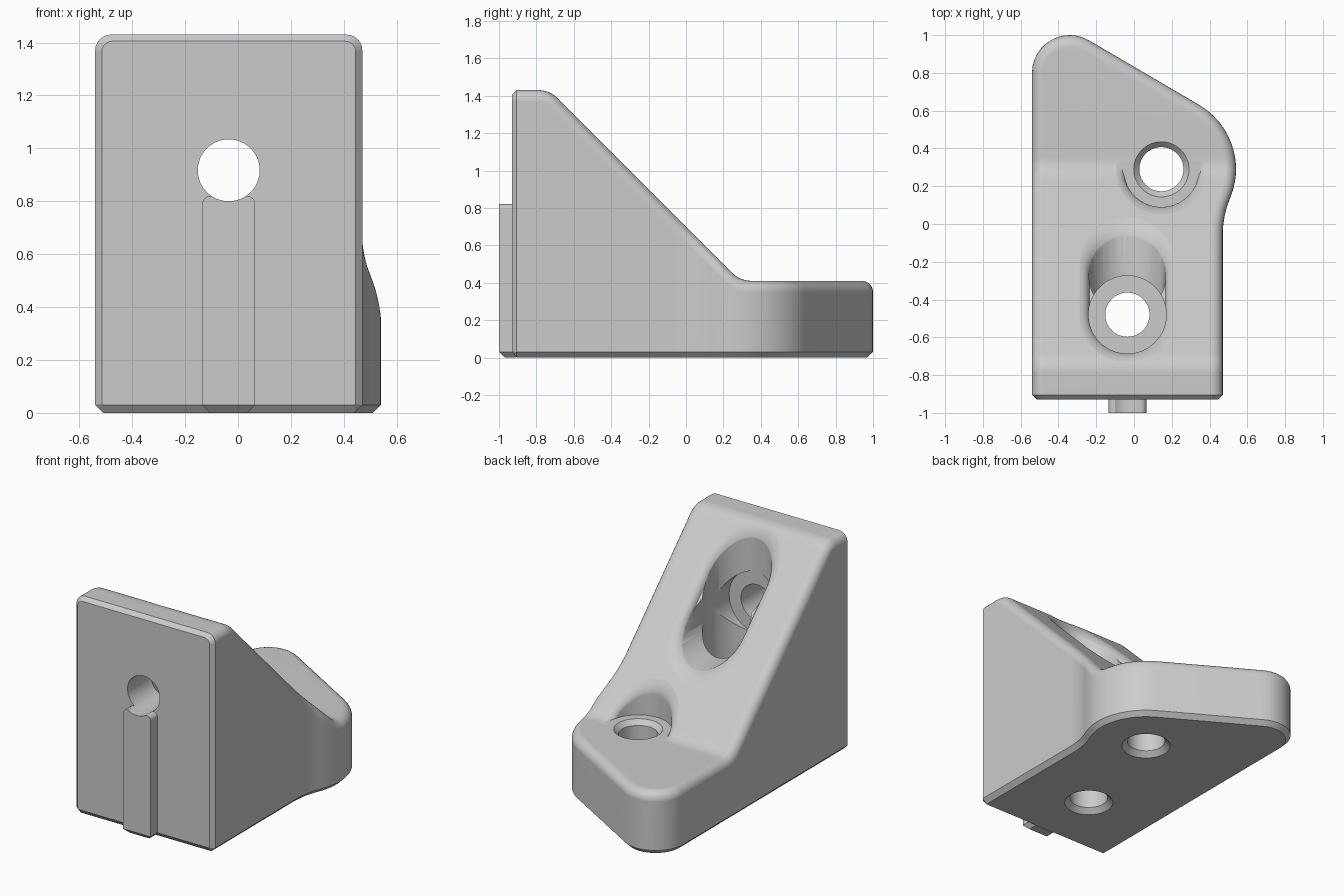
import bpy, bmesh
from math import sin, cos, tan, pi, sqrt, radians, atan2, acos, hypot

cube = bpy.data.objects.get("Cube")
if cube:
    bpy.data.objects.remove(cube)

grey = bpy.data.materials.new("light_grey")
grey.use_nodes = True
grey.diffuse_color = (0.6, 0.6, 0.6, 1)
grey.node_tree.nodes["Principled BSDF"].inputs["Base Color"].default_value = (0.6, 0.6, 0.6, 1)


def add_object(name, bm):
    bmesh.ops.recalc_face_normals(bm, faces=bm.faces)
    mesh = bpy.data.meshes.new(name)
    bm.to_mesh(mesh)
    bm.free()
    mesh.materials.append(grey)
    obj = bpy.data.objects.new(name, mesh)
    bpy.context.collection.objects.link(obj)
    return obj


def loft(name, rings):
    """Join closed rings of equal length into a capped solid."""
    bm = bmesh.new()
    rows = [[bm.verts.new(p) for p in ring] for ring in rings]
    n = len(rows[0])
    for a, b in zip(rows, rows[1:]):
        for i in range(n):
            j = (i + 1) % n
            bm.faces.new((a[i], a[j], b[j], b[i]))
    bm.faces.new(rows[0])
    if rings[-1][0] != rings[-1][-1]:
        bm.faces.new(rows[-1])
    bmesh.ops.remove_doubles(bm, verts=bm.verts, dist=1e-5)
    return add_object(name, bm)


def cut(target, cutter):
    mod = target.modifiers.new("cut", 'BOOLEAN')
    mod.operation, mod.solver, mod.object = 'DIFFERENCE', 'EXACT', cutter
    bpy.ops.object.select_all(action='DESELECT')
    target.select_set(True)
    bpy.context.view_layer.objects.active = target
    bpy.ops.object.modifier_apply(modifier=mod.name)


# Side profile: tall wall, 45 degree slope, flat foot, rounded transitions
TOP, FOOT, FRONT = 1.43, 0.41, -0.93
SUM = 0.70                       # y + z on the slope
KNEE = 0.06
KR = KNEE / tan(pi / 8)
YA, YB = SUM - TOP, SUM - FOOT


def height(y):
    if y < YA - KNEE:
        return TOP
    if y < YA + KNEE * cos(pi / 4):
        return TOP - KR + sqrt(KR ** 2 - (y - YA + KNEE) ** 2)
    if y < YB - KNEE * cos(pi / 4):
        return SUM - y
    if y < YB + KNEE:
        return FOOT + KR - sqrt(KR ** 2 - (y - YB - KNEE) ** 2)
    return FOOT


# Plan outline: straight left wall, rounded tip, slanted back, bulge on the right
LEFT, RIGHT = -0.54, 0.47
TX, TY, TR = -0.34, 0.80, 0.20   # tip arc
BX, BY, BR = 0.145, 0.29, 0.395  # bulge arc around the foot hole
VR = 0.5                         # hollow arc joining bulge and wall
VX = RIGHT + VR
VY = BY - sqrt((BR + VR) ** 2 - (VX - BX) ** 2)
ANG = atan2(BY - TY, BX - TX) + acos((TR - BR) / hypot(BX - TX, BY - TY))
LOW = atan2(VY - BY, VX - BX)


def left_edge(y):
    """x and outward normal of the left outline."""
    if y <= TY:
        return LEFT, -1, 0
    s = min(1, (y - TY) / TR)
    c = sqrt(1 - s * s)
    return TX - TR * c, -c, s


def right_edge(y):
    """x and outward normal of the right outline."""
    if y <= VY:
        return RIGHT, 1, 0
    if y < BY + BR * sin(LOW):
        s = (y - VY) / VR
        c = sqrt(1 - s * s)
        return VX - VR * c, c, -s
    if y < BY + BR * sin(ANG):
        s = (y - BY) / BR
        c = sqrt(1 - s * s)
        return BX + BR * c, c, s
    if y < TY + TR * sin(ANG):
        x0, y0 = BX + BR * cos(ANG), BY + BR * sin(ANG)
        return x0 - (y - y0) * tan(ANG), cos(ANG), sin(ANG)
    s = min(1, (y - TY) / TR)
    c = sqrt(1 - s * s)
    return TX + TR * c, c, s


ROUND, CHAMFER = 0.06, 0.03
STEPS = [radians(15 * i) for i in range(7)]


def section(y):
    """Cross-section of the body at y, with chamfered foot and rounded top edges."""
    grade = (height(y + 0.002) - height(y - 0.002)) / 0.004
    sec = sqrt(1 + grade ** 2)
    sides = []
    for x, nx, ny in (left_edge(y), right_edge(y)):
        pts = [(x - CHAMFER * nx, y - CHAMFER * ny, 0), (x, y, CHAMFER)]
        for t in STEPS:
            d = ROUND * (1 - cos(t))
            yy = y - d * ny
            pts.append((x - d * nx, yy, height(yy) - ROUND * sec * (1 - sin(t))))
        sides.append(pts)
    return sides[0] + sides[1][::-1]


def front_section(inset=0.025, r=0.04):
    sides = []
    for x, nx in ((LEFT + inset, -1), (RIGHT - inset, 1)):
        pts = [(x - 0.005 * nx, FRONT, CHAMFER), (x, FRONT, CHAMFER + 0.003)]
        pts += [(x - r * (1 - cos(t)) * nx, FRONT, TOP - inset - r * (1 - sin(t))) for t in STEPS]
        sides.append(pts)
    return sides[0] + sides[1][::-1]


# Slice positions follow every arc of the profile and outline
stations = [FRONT + 0.025]
for i in range(9):
    f = i / 8
    stations += [YA - KNEE + f * KNEE * 1.7071, YB - KNEE * 0.7071 + f * KNEE * 1.7071]
    stations.append(VY + f * (BY + BR * sin(LOW) - VY))
for i in range(13):
    stations.append(BY + BR * sin(LOW + (ANG - LOW) * i / 12))
stations += [TY + TR * sin(radians(10 * i)) for i in range(10)]
stations.append(TY + TR * sin(ANG))
slices = []
for y in sorted(stations):
    if not slices or y - slices[-1] > 0.002:
        slices.append(y)
body = loft("bracket_body", [front_section()] + [section(y) for y in slices])

# Guide rib on the front face
RX = -0.035
bm = bmesh.new()
bmesh.ops.create_cube(bm, size=1)
for v in bm.verts:
    v.co.x = RX + v.co.x * 0.2
    v.co.y = -1 if v.co.y < 0 else -0.91
    v.co.z = 0 if v.co.z < 0 else 0.82


def edges_where(rule):
    return [e for e in bm.edges if rule(*(v.co for v in e.verts))]


top = edges_where(lambda a, b: a.z > 0.8 and b.z > 0.8 and abs(a.y - b.y) > 0.01)
bmesh.ops.bevel(bm, geom=top, offset=0.03, segments=5, profile=0.5, affect='EDGES')
low = edges_where(lambda a, b: a.z < 0.01 and b.z < 0.01 and min(a.y, b.y) < -0.95)
bmesh.ops.bevel(bm, geom=low, offset=CHAMFER, segments=1, affect='EDGES')
rib = add_object("guide_rib", bm)

# Cutters
SEG = 64
TURN = [2 * pi * i / SEG for i in range(SEG)]


def drill(name, profile, place):
    return loft(name, [[place(r * cos(a), r * sin(a), p) for a in TURN] for r, p in profile])


def rim_steps(f):
    """Outward offset and depth of a rounded rim."""
    return [(f * (1 - cos(t)), f * (1 - sin(t))) for t in STEPS[1:-1]] + [(f, -0.003)]


HY, HZ, BORE, HOLE = -0.48, 0.917, 0.205, 0.117
foot_hole = drill("foot_hole_cutter",
                  [(0.16, -0.01), (HOLE, 0.033), (HOLE, 0.38), (0.155, 0.42)],
                  lambda u, v, p: (BX + u, BY + v, p))
base_bore = drill("base_bore_cutter",
                  [(0.16, -0.01), (HOLE, 0.033), (HOLE, FOOT), (0.206, FOOT), (0.206, 1.6)],
                  lambda u, v, p: (RX + u, HY + v, p))
wall_bore = drill("wall_bore_cutter",
                  [(HOLE, -1.1), (HOLE, -0.688), (0.203, -0.688), (0.203, 0.35)],
                  lambda u, v, p: (RX + u, p, HZ + v))

# Rounded clearance around the foot hole
PR, PF, FLOOR = 0.2, 0.05, FOOT + 0.001
rings = [[(BX + PR * cos(a), BY + PR * sin(a), FLOOR) for a in TURN]]
for e, k in [(0, PF)] + rim_steps(PF):
    ring = []
    for a in TURN:
        y = BY + (PR + e) * sin(a)
        ring.append((BX + (PR + e) * cos(a), y, max(height(y) - k, FLOOR)))
    rings.append(ring)
rings.append([(x, y, 1.2) for x, y, z in rings[-1]])
foot_pocket = loft("foot_pocket_cutter", rings)

# Rounded rim where both bores open through the slope
RF = 0.06
arc = [pi * i / 32 for i in range(33)]
outline = [(a, SUM - HZ, 1) for a in arc] + [(a + pi, HY, 0) for a in arc]
rings = []
for e, k in [(-0.004, RF)] + rim_steps(RF) + [(RF, -0.4)]:
    ring = []
    for a, yc, back in outline:
        y = yc + (BORE + e) * sin(a)
        ring.append((RX + (BORE + e) * cos(a), y - k * back, height(y) - k * (1 - back)))
    rings.append(ring)
slope_rim = loft("slope_rim_cutter", rings)

cutters = (foot_pocket, foot_hole, base_bore, wall_bore, slope_rim)
for c in cutters:
    cut(body, c)
cut(rib, wall_bore)
for c in cutters:
    bpy.data.objects.remove(c)

# Smooth shading with crisp machined edges
for obj in (body, rib):
    bpy.ops.object.select_all(action='DESELECT')
    obj.select_set(True)
    bpy.context.view_layer.objects.active = obj
    bpy.ops.object.shade_smooth_by_angle(angle=radians(30))
    mod = obj.modifiers.new("even_shading", 'WEIGHTED_NORMAL')
    mod.keep_sharp = True
